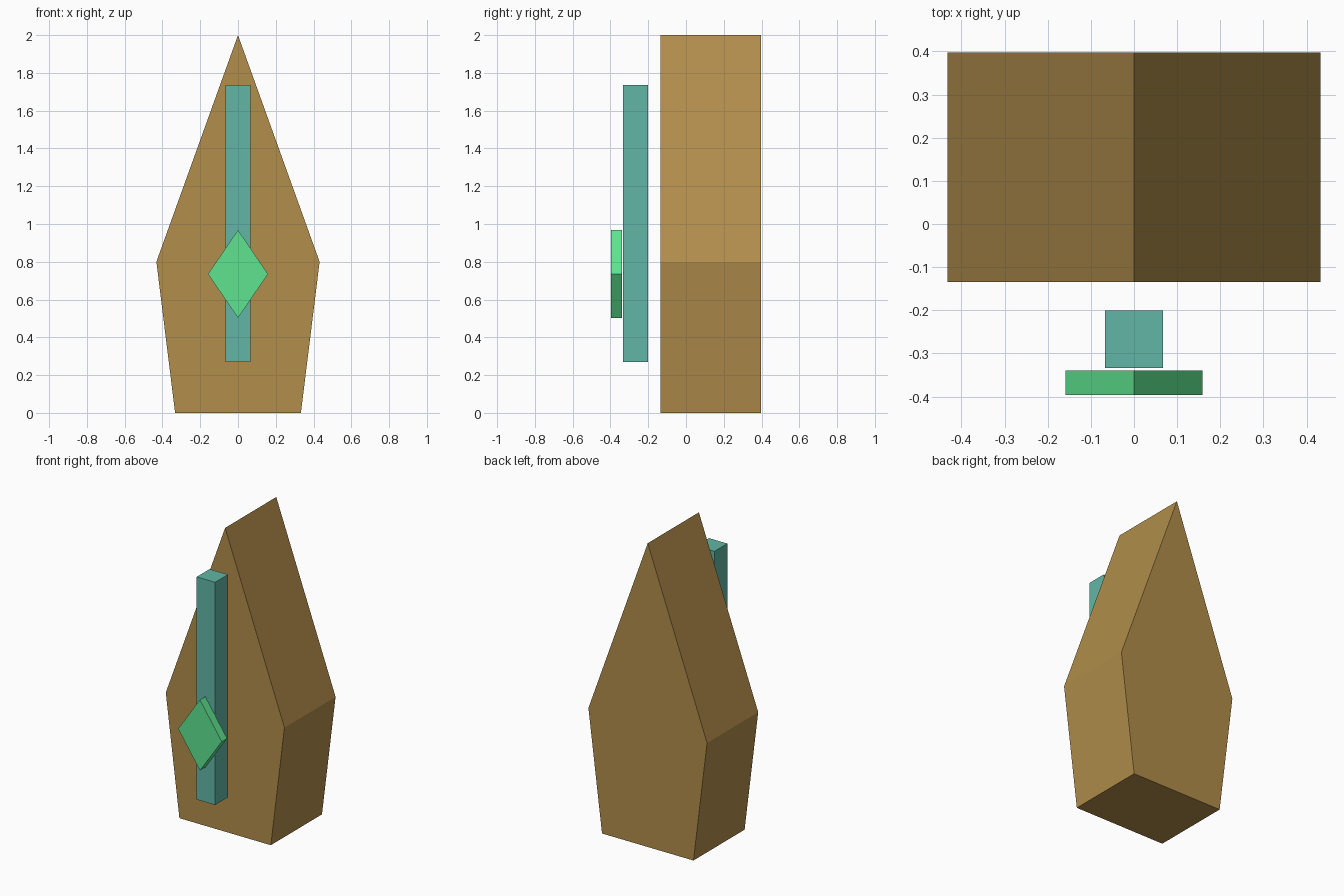
import bpy
import bmesh

if "Cube" in bpy.data.objects:
    bpy.data.objects.remove(bpy.data.objects["Cube"])


def make_material(name, rgb):
    mat = bpy.data.materials.new(name)
    mat.diffuse_color = (*[c ** 2.2 for c in rgb], 1)
    mat.use_nodes = True
    mat.node_tree.nodes["Principled BSDF"].inputs["Base Color"].default_value = mat.diffuse_color
    return mat


def extrude_profile(name, profile, y_front, y_back, mat):
    """Solid made from an (x, z) outline, extruded along y."""
    bm = bmesh.new()
    face = bm.faces.new([bm.verts.new((x, y_front, z)) for x, z in profile])
    new = bmesh.ops.extrude_face_region(bm, geom=[face])["geom"]
    verts = [g for g in new if isinstance(g, bmesh.types.BMVert)]
    bmesh.ops.translate(bm, verts=verts, vec=(0, y_back - y_front, 0))
    bmesh.ops.recalc_face_normals(bm, faces=bm.faces)
    mesh = bpy.data.meshes.new(name)
    bm.to_mesh(mesh)
    bm.free()
    mesh.materials.append(mat)
    obj = bpy.data.objects.new(name, mesh)
    bpy.context.collection.objects.link(obj)
    return obj


brown = make_material("brown", (0.69, 0.55, 0.30))
teal = make_material("teal", (0.38, 0.71, 0.64))
green = make_material("green", (0.37, 0.89, 0.56))

# Pointed five-sided body
extrude_profile("body", [(-0.333, 0), (0.333, 0), (0.432, 0.8), (0, 2), (-0.432, 0.8)],
                -0.134, 0.398, brown)

# Upright bar floating in front of the body
extrude_profile("front_bar", [(-0.067, 0.27), (0.067, 0.27), (0.067, 1.736), (-0.067, 1.736)],
                -0.334, -0.2, teal)

# Diamond plate in front of the bar
extrude_profile("diamond_plate", [(0, 0.503), (0.159, 0.735), (0, 0.968), (-0.159, 0.735)],
                -0.396, -0.34, green)
